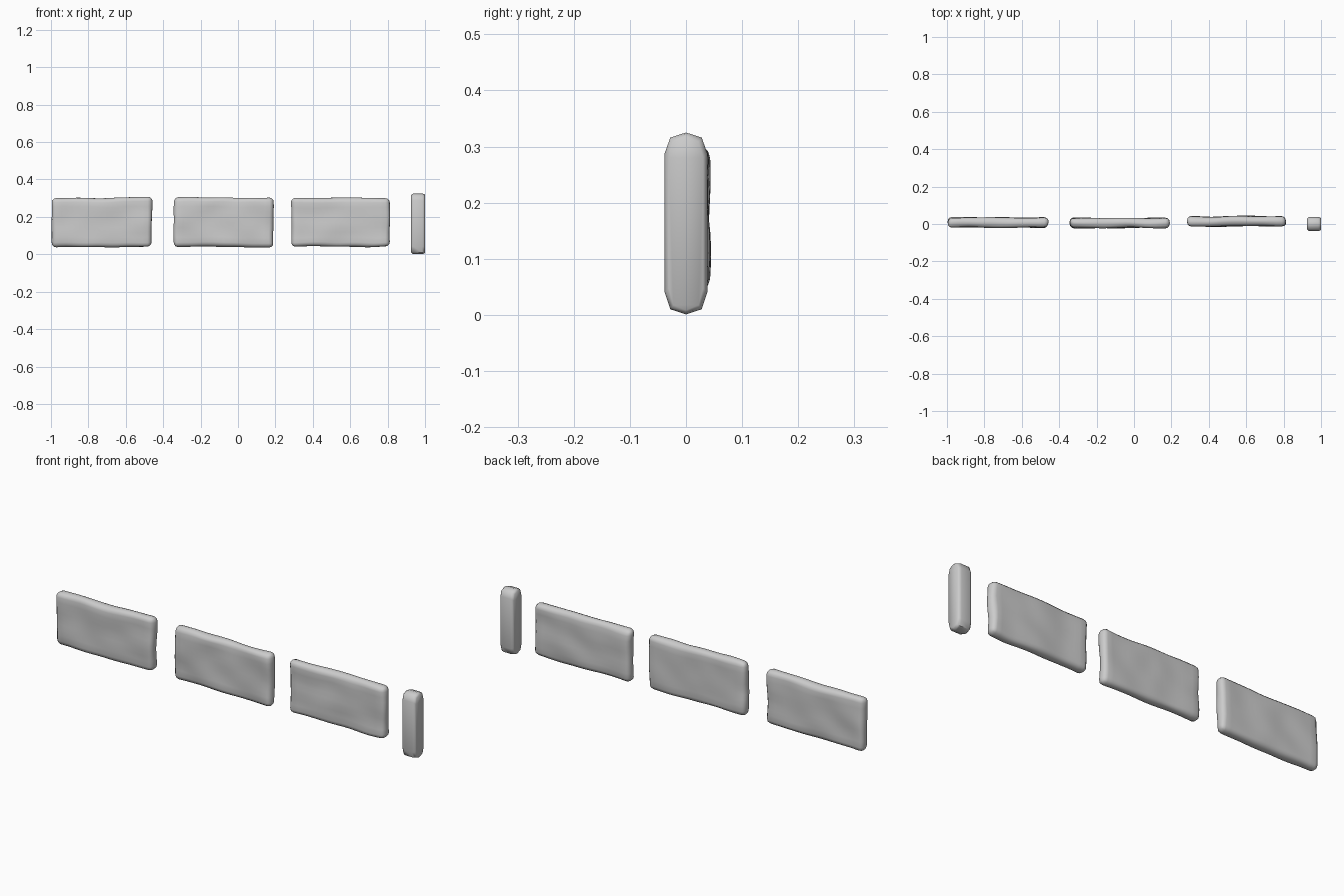
import bpy, bmesh
from mathutils import Vector, noise

if "Cube" in bpy.data.objects:
    bpy.data.objects.remove(bpy.data.objects["Cube"])


def add_object(name, bm, angle):
    bmesh.ops.recalc_face_normals(bm, faces=bm.faces[:])
    mesh = bpy.data.meshes.new(name)
    bm.to_mesh(mesh)
    bm.free()
    obj = bpy.data.objects.new(name, mesh)
    bpy.context.collection.objects.link(obj)
    bpy.ops.object.select_all(action='DESELECT')
    obj.select_set(True)
    bpy.context.view_layer.objects.active = obj
    bpy.ops.object.shade_smooth_by_angle(angle=angle)
    return obj


def slice_axis(bm, axis, lo, hi, cuts):
    normal = Vector((0, 0, 0))
    normal[axis] = 1
    for i in range(1, cuts + 1):
        point = normal * (lo + (hi - lo) * i / (cuts + 1))
        bmesh.ops.bisect_plane(bm, geom=bm.verts[:] + bm.edges[:] + bm.faces[:],
                               plane_co=point, plane_no=normal)


def rounded_box(lo, hi, radius, segments):
    bm = bmesh.new()
    bmesh.ops.create_cube(bm, size=1)
    lo, hi = Vector(lo), Vector(hi)
    for v in bm.verts:
        v.co = Vector([(lo[i] + hi[i]) / 2 + v.co[i] * (hi[i] - lo[i]) for i in range(3)])
    bmesh.ops.bevel(bm, geom=bm.edges[:], offset=radius, segments=segments,
                    profile=0.5, affect='EDGES')
    return bm


# Three worn plank panels with gently uneven surfaces
panels = [
    ("left_plank", (-0.995, -0.018, 0.039), (-0.459, 0.035, 0.304)),
    ("middle_plank", (-0.344, -0.020, 0.041), (0.190, 0.031, 0.303)),
    ("right_plank", (0.284, -0.012, 0.041), (0.813, 0.040, 0.299)),
]
for k, (name, lo, hi) in enumerate(panels):
    bm = rounded_box(lo, hi, 0.023, 3)
    slice_axis(bm, 0, lo[0] + 0.023, hi[0] - 0.023, 17)
    slice_axis(bm, 2, lo[2] + 0.023, hi[2] - 0.023, 7)
    for v in bm.verts:
        p = Vector((v.co.x * 7, v.co.y * 12, v.co.z * 10)) + Vector((0, 0, k * 17.3))
        v.co += noise.noise_vector(p) * 0.007
    add_object(name, bm, 1.0)

# End post: faceted end profile in the YZ plane, extruded along x and softened
half = [(0.028, 0.010), (0.038, 0.040), (0.038, 0.288), (0.028, 0.316)]
profile = [(0, 0.001)] + half + [(0, 0.325)] + [(-y, z) for y, z in reversed(half)]
bm = bmesh.new()
rings = []
for x, s in [(0.926, 0.80), (0.932, 0.94), (0.940, 1), (0.985, 1), (0.994, 0.94), (1.0, 0.80)]:
    inset = (1 - s) * 0.038
    rings.append([bm.verts.new((x, y * s, z + inset * (1 if z < 0.163 else -1)))
                  for y, z in profile])
n = len(profile)
for a, b in zip(rings, rings[1:]):
    for i in range(n):
        bm.faces.new((a[i], a[(i + 1) % n], b[(i + 1) % n], b[i]))
bm.faces.new(rings[0])
bm.faces.new(rings[-1])
add_object("end_post", bm, 0.9)
